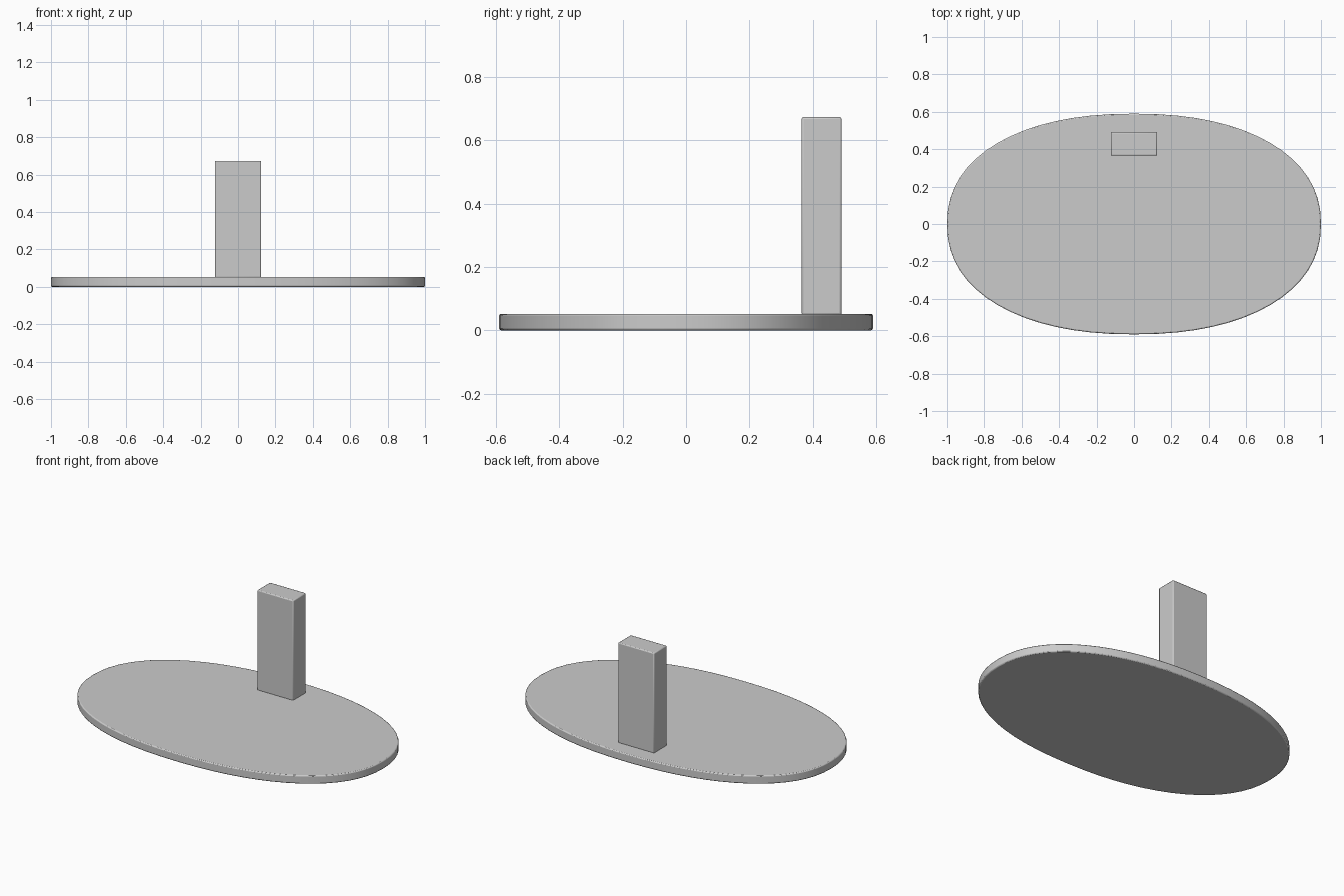
import bpy, bmesh, math

if "Cube" in bpy.data.objects:
    bpy.data.objects.remove(bpy.data.objects["Cube"])


def finish(name, bm, bevel):
    """Turn a bmesh into a smooth object with softly rounded edges."""
    bmesh.ops.recalc_face_normals(bm, faces=bm.faces)
    mesh = bpy.data.meshes.new(name)
    bm.to_mesh(mesh)
    bm.free()
    obj = bpy.data.objects.new(name, mesh)
    bpy.context.collection.objects.link(obj)
    mod = obj.modifiers.new("soft_edges", "BEVEL")
    mod.width = bevel
    mod.segments = 2
    mod.limit_method = "ANGLE"
    mod.angle_limit = math.radians(40)
    bpy.context.view_layer.objects.active = obj
    obj.select_set(True)
    bpy.ops.object.shade_smooth_by_angle(angle=math.radians(35))
    obj.select_set(False)
    return obj


def power(v, e):
    return math.copysign(abs(v) ** e, v)


# Oval base plate: slightly squared ellipse, extruded upwards
SEGMENTS, EXPONENT = 64, 2 / 2.22
bm = bmesh.new()
ring = []
for i in range(SEGMENTS):
    a = 2 * math.pi * i / SEGMENTS
    ring.append(bm.verts.new((power(math.cos(a), EXPONENT),
                              0.59 * power(math.sin(a), EXPONENT), 0)))
face = bm.faces.new(ring)
ext = bmesh.ops.extrude_face_region(bm, geom=[face])
top = [g for g in ext["geom"] if isinstance(g, bmesh.types.BMVert)]
bmesh.ops.translate(bm, verts=top, vec=(0, 0, 0.052))
finish("base_plate", bm, 0.006)

# Upright post near the back edge
bm = bmesh.new()
bmesh.ops.create_cube(bm, size=1)
bmesh.ops.scale(bm, verts=bm.verts, vec=(0.248, 0.126, 0.625))
bmesh.ops.translate(bm, verts=bm.verts, vec=(0, 0.428, 0.3605))
finish("post", bm, 0.006)
